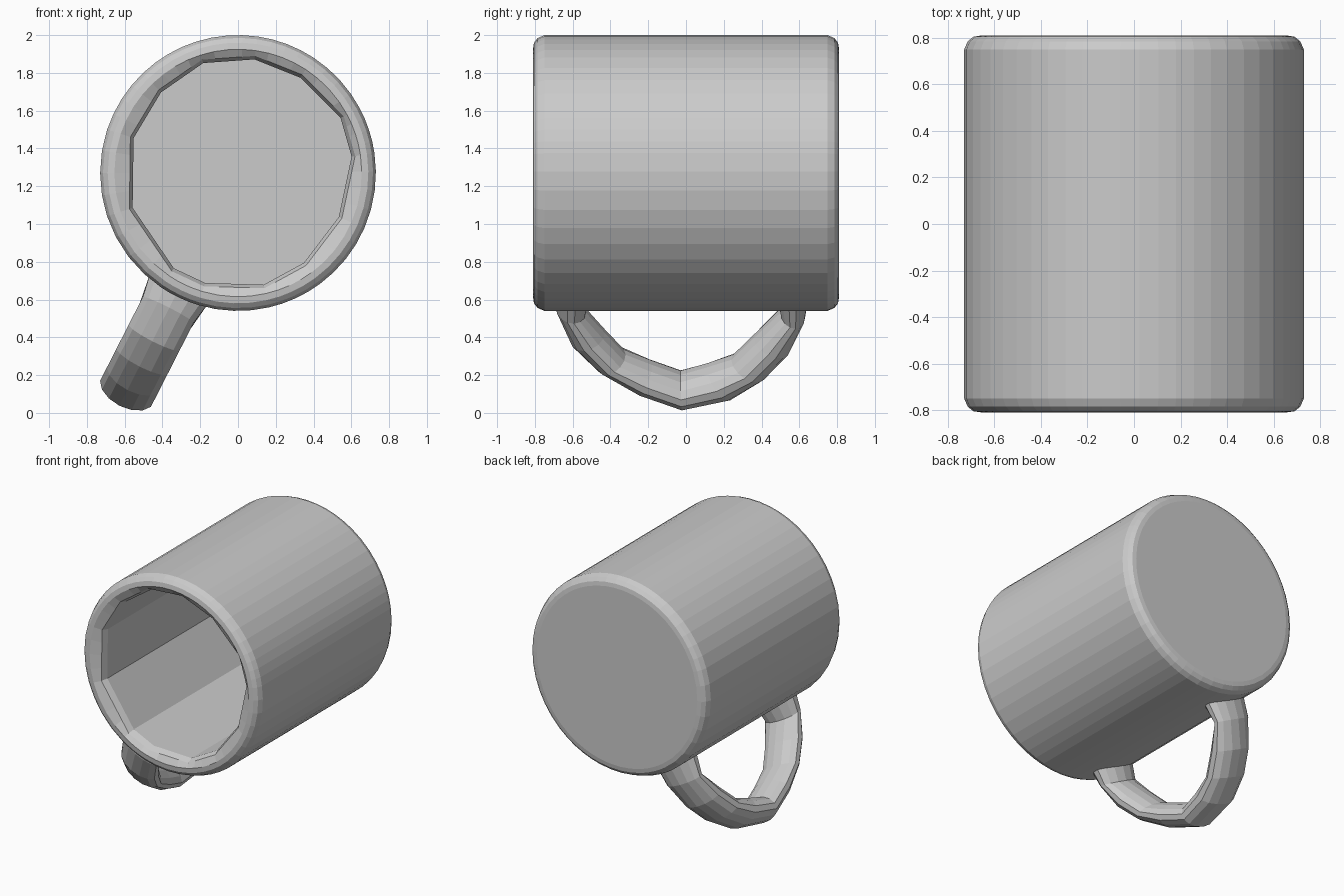
import bpy, bmesh, math
from mathutils import Vector

if "Cube" in bpy.data.objects:
    bpy.data.objects.remove(bpy.data.objects["Cube"])

CZ = 1.27   # height of the mug's axis (mug lies on its side, mouth to -y)
R = 0.73    # outer radius


def loft(name, rings):
    """Skin closed rings of points, cap both ends, keep faces flat."""
    bm = bmesh.new()
    loops = [[bm.verts.new(p) for p in ring] for ring in rings]
    n = len(loops[0])
    for a, b in zip(loops, loops[1:]):
        for i in range(n):
            j = (i + 1) % n
            bm.faces.new((a[i], a[j], b[j], b[i]))
    bm.faces.new(loops[0])
    bm.faces.new(loops[-1])
    bmesh.ops.recalc_face_normals(bm, faces=bm.faces)
    mesh = bpy.data.meshes.new(name)
    bm.to_mesh(mesh)
    bm.free()
    obj = bpy.data.objects.new(name, mesh)
    bpy.context.collection.objects.link(obj)
    return obj


# Mug body: faceted inner wall, round outer wall
inner = [(.62, .09), (.56, .30), (.34, .52), (.09, .62), (-.19, .60),
         (-.42, .44), (-.57, .19), (-.575, -.19), (-.35, -.52),
         (-.18, -.60), (.14, -.61), (.36, -.49), (.55, -.24)]
SUB = 4
wall = []
for k, p in enumerate(inner):
    a, b = Vector(p), Vector(inner[(k + 1) % len(inner)])
    wall += [a.lerp(b, t / SUB) for t in range(SUB)]


def inner_ring(y, scale):
    return [(p.x * scale, y, CZ + p.y * scale) for p in wall]


def outer_ring(y, r):
    return [(p.x / p.length * r, y, CZ + p.y / p.length * r) for p in wall]


loft("mug_body", [
    inner_ring(.60, .97), inner_ring(-.74, .97), inner_ring(-.785, 1.0),
    outer_ring(-.81, .655), outer_ring(-.805, .69), outer_ring(-.785, .715),
    outer_ring(-.75, R), outer_ring(.75, R),
    outer_ring(.785, .715), outer_ring(.805, .69), outer_ring(.81, .66)])

# Handle: stations of outer (y, s), inner (y, s), half width;
# s is the distance from the mug axis along the tilted handle plane
stations = [
    ((-.71, .67), (-.50, .67), .18),
    ((-.69, .80), (-.53, .83), .155),
    ((-.61, 1.00), (-.43, .95), .155),
    ((-.47, 1.15), (-.32, 1.08), .155),
    ((-.26, 1.29), (-.18, 1.14), .155),
    ((-.02, 1.383), (-.03, 1.20), .155),
    ((.24, 1.325), (.11, 1.155), .155),
    ((.42, 1.20), (.24, 1.11), .155),
    ((.55, 1.05), (.36, .98), .155),
    ((.63, .86), (.50, .83), .155),
    ((.66, .67), (.47, .67), .18)]
down = Vector((-.454, 0, -.891))
side = Vector((.891, 0, -.454))
axis = Vector((0, 0, CZ))


def place(p):
    return axis + down * p[1] + Vector((0, p[0], 0))


rings = []
for out, inn, w in stations:
    po, pi = place(out), place(inn)
    mid, half = (po + pi) / 2, (po - pi) / 2
    rings.append([mid + half * math.cos(t) + side * (w * math.sin(t))
                  for t in (math.tau * i / 14 for i in range(14))])
loft("handle", rings)
